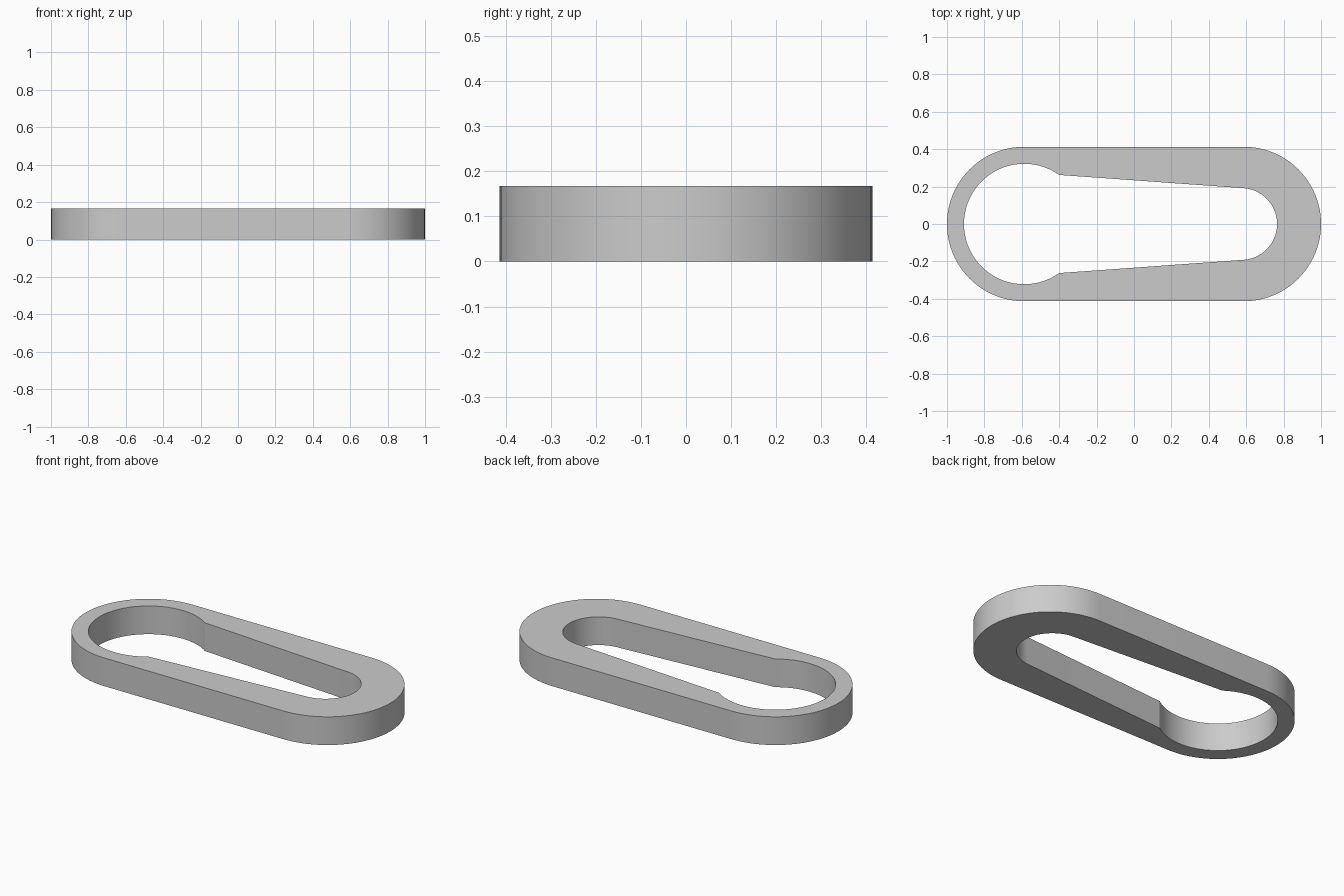
import bpy
import bmesh
from math import cos, sin, pi, atan2

cube = bpy.data.objects.get("Cube")
if cube:
    bpy.data.objects.remove(cube, do_unlink=True)

HEIGHT = 0.167
OUTER_R = 0.413
END_X = 1 - OUTER_R
HOLE_R = 0.322
SLOT_X, SLOT_R = 0.573, 0.192
CORNER = (-0.4, 0.263)

grey = bpy.data.materials.new("plain grey")
grey.use_nodes = True
colour = (0.6, 0.6, 0.6, 1)
grey.diffuse_color = colour
grey.node_tree.nodes["Principled BSDF"].inputs["Base Color"].default_value = colour


def arc(cx, radius, start, end, steps=48):
    """Points along an arc centred on the x axis."""
    angles = [start + (end - start) * i / steps for i in range(steps + 1)]
    return [(cx + radius * cos(a), radius * sin(a)) for a in angles]


# Outer outline: a stadium
outer = arc(END_X, OUTER_R, -pi / 2, pi / 2) + arc(-END_X, OUTER_R, pi / 2, 3 * pi / 2)

# Keyhole opening: round hole, corner, tapering sides, small round end
hole_angle = atan2(CORNER[1], CORNER[0] + END_X)
taper = atan2(CORNER[1] - SLOT_R, SLOT_X - CORNER[0])
tangent = pi / 2 - taper
inner = (arc(SLOT_X, SLOT_R, -tangent, tangent)
         + arc(-END_X, HOLE_R, hole_angle, 2 * pi - hole_angle, 72))

# Fill between the outlines and extrude upward
bm = bmesh.new()
edges = []
for outline in (outer, inner):
    verts = [bm.verts.new((x, y, 0)) for x, y in outline]
    edges += [bm.edges.new((v, verts[i - 1])) for i, v in enumerate(verts)]
bmesh.ops.triangle_fill(bm, edges=edges, use_beauty=True, normal=(0, 0, 1))
raised = bmesh.ops.extrude_face_region(bm, geom=bm.faces[:], use_keep_orig=True)
top = [g for g in raised["geom"] if isinstance(g, bmesh.types.BMVert)]
bmesh.ops.translate(bm, verts=top, vec=(0, 0, HEIGHT))
bmesh.ops.recalc_face_normals(bm, faces=bm.faces[:])

mesh = bpy.data.meshes.new("keyhole_link")
bm.to_mesh(mesh)
bm.free()
mesh.materials.append(grey)
link = bpy.data.objects.new("keyhole_link", mesh)
bpy.context.collection.objects.link(link)

bpy.ops.object.select_all(action="DESELECT")
link.select_set(True)
bpy.context.view_layer.objects.active = link
bpy.ops.object.shade_smooth_by_angle(angle=pi / 9)
